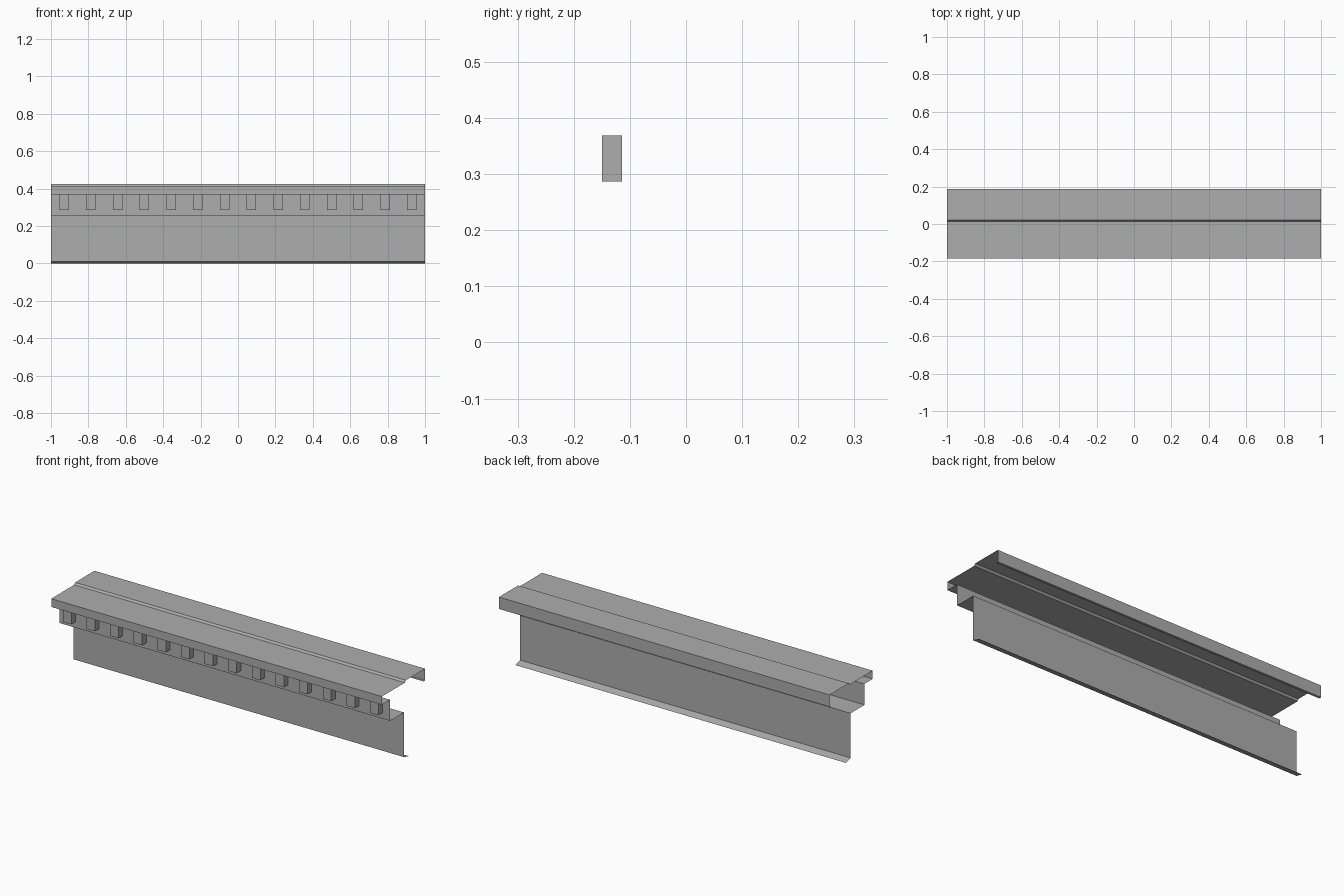
import bpy
import bmesh
from mathutils import Matrix, Vector

default_cube = bpy.data.objects.get("Cube")
if default_cube:
    bpy.data.objects.remove(default_cube, do_unlink=True)

gray = bpy.data.materials.new("plain_gray")
gray.use_nodes = True
gray.diffuse_color = (0.42, 0.42, 0.42, 1)
gray.node_tree.nodes["Principled BSDF"].inputs["Base Color"].default_value = (0.42, 0.42, 0.42, 1)

HALF = 1.0


def finish(bm, name):
    mesh = bpy.data.meshes.new(name)
    bm.to_mesh(mesh)
    bm.free()
    mesh.materials.append(gray)
    obj = bpy.data.objects.new(name, mesh)
    bpy.context.collection.objects.link(obj)
    return obj


def sheet(name, profile):
    """Thin folded sheet: a (y, z) profile swept along x."""
    bm = bmesh.new()
    rows = [[bm.verts.new((x, y, z)) for y, z in profile] for x in (-HALF, HALF)]
    for i in range(len(profile) - 1):
        bm.faces.new((rows[0][i], rows[1][i], rows[1][i + 1], rows[0][i + 1]))
    return finish(bm, name)


# Cornice: rear fascia, stepped top, front fascia, soffits, wall and drip flange
sheet("cornice_sheet", [
    (0.175, 0.36), (0.188, 0.36), (0.188, 0.425),
    (0.022, 0.425), (0.013, 0.415), (-0.185, 0.415),
    (-0.185, 0.37), (-0.114, 0.37), (-0.114, 0.255),
    (0.006, 0.255), (0.006, 0.011), (0.048, 0.0),
])

# Dentils: a regular row of blocks under the front soffit
COUNT, REACH = 14, 0.929
size = Vector((0.051, 0.036, 0.082))
bm = bmesh.new()
for i in range(COUNT):
    x = -REACH + 2 * REACH * i / (COUNT - 1)
    place = Matrix.Translation((x, -0.132, 0.328)) @ Matrix.Diagonal((*size, 1))
    bmesh.ops.create_cube(bm, size=1, matrix=place)
finish(bm, "dentil_blocks")
